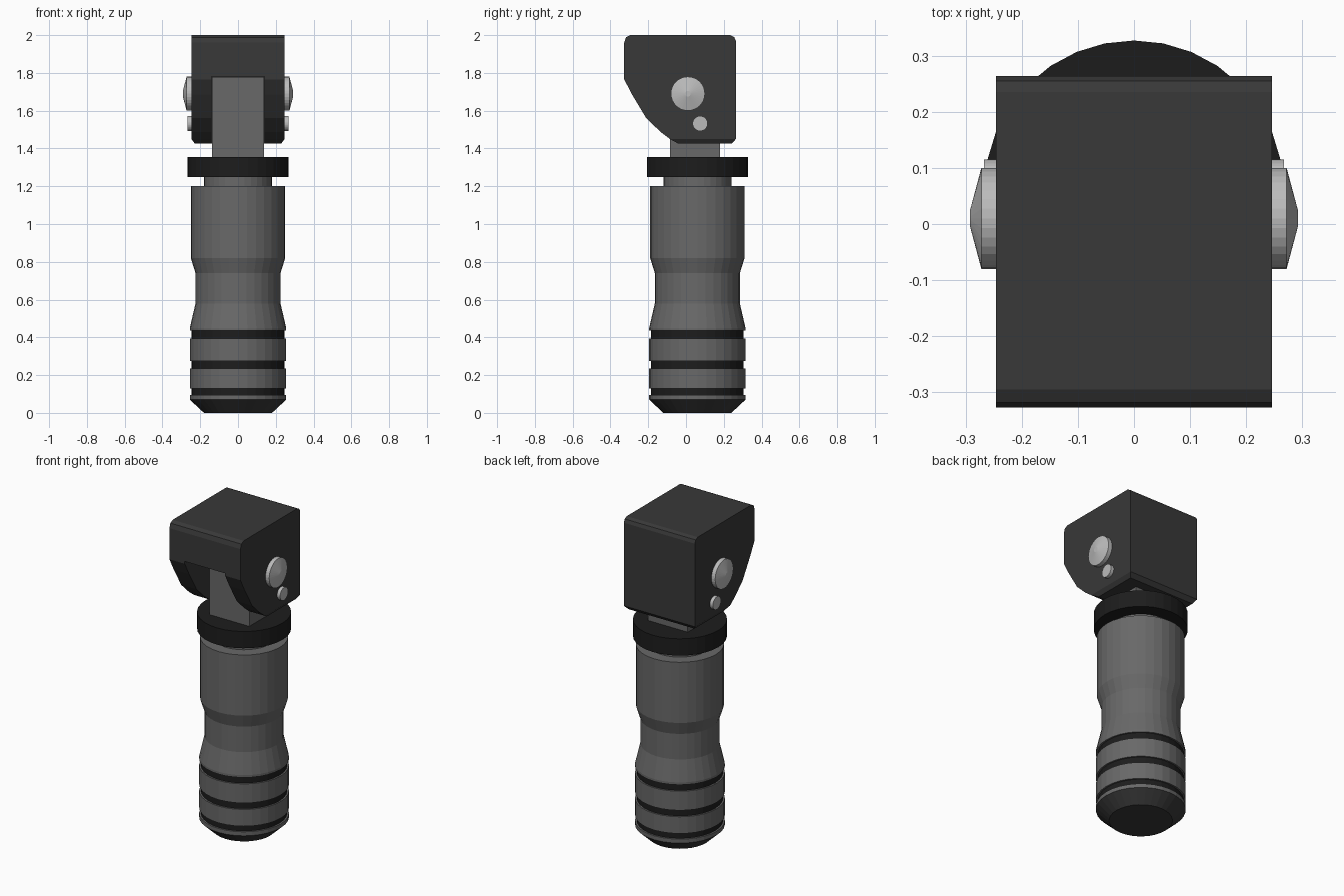
import bpy, bmesh
from math import pi
from mathutils import Matrix, Vector

if "Cube" in bpy.data.objects:
    bpy.data.objects.remove(bpy.data.objects["Cube"])

CY = 0.06  # y position of the handle axis


def material(name, v):
    m = bpy.data.materials.new(name)
    m.diffuse_color = (v, v, v, 1)
    m.use_nodes = True
    m.node_tree.nodes["Principled BSDF"].inputs["Base Color"].default_value = m.diffuse_color
    return m


BODY = material("grey_metal", 0.14)
HEAD = material("dark_grey", 0.04)
BLACK = material("black_rubber", 0.012)
PIN = material("light_steel", 0.5)


def finish(bm, name, mat):
    bmesh.ops.recalc_face_normals(bm, faces=bm.faces[:])
    me = bpy.data.meshes.new(name)
    bm.to_mesh(me)
    bm.free()
    ob = bpy.data.objects.new(name, me)
    bpy.context.collection.objects.link(ob)
    if mat:
        me.materials.append(mat)
    return ob


def lathe(name, profile, mat, matrix=Matrix.Translation((0, CY, 0)), n=32):
    """Capped solid of revolution from (radius, height) points."""
    bm = bmesh.new()
    rings = []
    for r, z in profile:
        rings.append([bm.verts.new(Matrix.Rotation(2 * pi * i / n, 3, 'Z') @ Vector((0, r, z)))
                      for i in range(n)])
    for a, b in zip(rings, rings[1:]):
        for i in range(n):
            j = (i + 1) % n
            bm.faces.new((a[i], a[j], b[j], b[i]))
    bm.faces.new(rings[0])
    bm.faces.new(rings[-1])
    bm.transform(matrix)
    return finish(bm, name, mat)


def box(name, lo, hi, mat):
    bm = bmesh.new()
    lo, hi = Vector(lo), Vector(hi)
    bmesh.ops.create_cube(bm, size=1, matrix=Matrix.Translation((lo + hi) / 2)
                          @ Matrix.Diagonal((*(hi - lo), 1)))
    return finish(bm, name, mat)


# Handle: base cap, grip bands with dark grooves, waisted barrel, neck and collar
lathe("base_cap", [(0.18, 0), (0.255, 0.07)], HEAD)
for i, (a, b) in enumerate([(0.07, 0.095), (0.13, 0.235), (0.275, 0.395)]):
    lathe(f"grip_band_{i + 1}", [(0.255, a), (0.255, b)], BODY)
for i, (a, b) in enumerate([(0.095, 0.13), (0.235, 0.275), (0.395, 0.435)]):
    lathe(f"grip_groove_{i + 1}", [(0.245, a), (0.245, b)], BLACK)
lathe("barrel", [(0.255, 0.435), (0.255, 0.45), (0.225, 0.58), (0.225, 0.74),
                 (0.25, 0.82), (0.25, 1.2)], BODY)
lathe("neck", [(0.18, 1.2), (0.18, 1.25)], BODY)
lathe("collar", [(0.267, 1.25), (0.267, 1.355)], BLACK)

# Stem rising into the head
box("stem", (-0.138, -0.085, 1.355), (0.138, 0.18, 1.778), BODY)

# Head: extruded side profile with a chamfered underside
profile = [(-0.085, 1.45), (-0.135, 1.488), (-0.21, 1.56), (-0.285, 1.685), (-0.327, 1.765),
           (-0.327, 1.96), (-0.318, 1.988), (-0.295, 2.0), (0.235, 2.0), (0.255, 1.99),
           (0.264, 1.97), (0.264, 1.45)]
W = 0.246
bm = bmesh.new()
left = bm.faces.new([bm.verts.new((-W, y, z)) for y, z in profile])
ext = bmesh.ops.extrude_face_region(bm, geom=[left])["geom"]
bmesh.ops.translate(bm, vec=(2 * W, 0, 0), verts=[v for v in ext if isinstance(v, bmesh.types.BMVert)])
bottom = min(bm.faces, key=lambda f: f.calc_center_median().z)
new = bmesh.ops.extrude_discrete_faces(bm, faces=[bottom])["faces"][0]
for v in new.verts:
    v.co.x *= 0.93
    v.co.y += 0.045 if v.co.y < 0 else -0.022
    v.co.z -= 0.025
head = finish(bm, "head", HEAD)

# Slot in the head, open at the front and underneath
cutter = box("slot_cutter", (-0.14, -0.5, 1.3), (0.14, 0.185, 1.78), None)
cutter.hide_render = True
mod = head.modifiers.new("slot", 'BOOLEAN')
mod.operation, mod.solver, mod.object = 'DIFFERENCE', 'EXACT', cutter
bpy.context.view_layer.objects.active = head
bpy.ops.object.modifier_apply(modifier=mod.name)
bpy.data.objects.remove(cutter)

# Pivot and lock pins on both sides
for side, s in (("right", 1), ("left", -1)):
    turn = Matrix.Rotation(s * pi / 2, 4, 'Y')
    lathe(f"pivot_pin_{side}", [(0.09, 0.2), (0.09, 0.272), (0.015, 0.292)], PIN,
          Matrix.Translation((0, 0.01, 1.69)) @ turn)
    lathe(f"lock_pin_{side}", [(0.04, 0.2), (0.04, 0.267)], PIN,
          Matrix.Translation((0, 0.075, 1.532)) @ turn)
